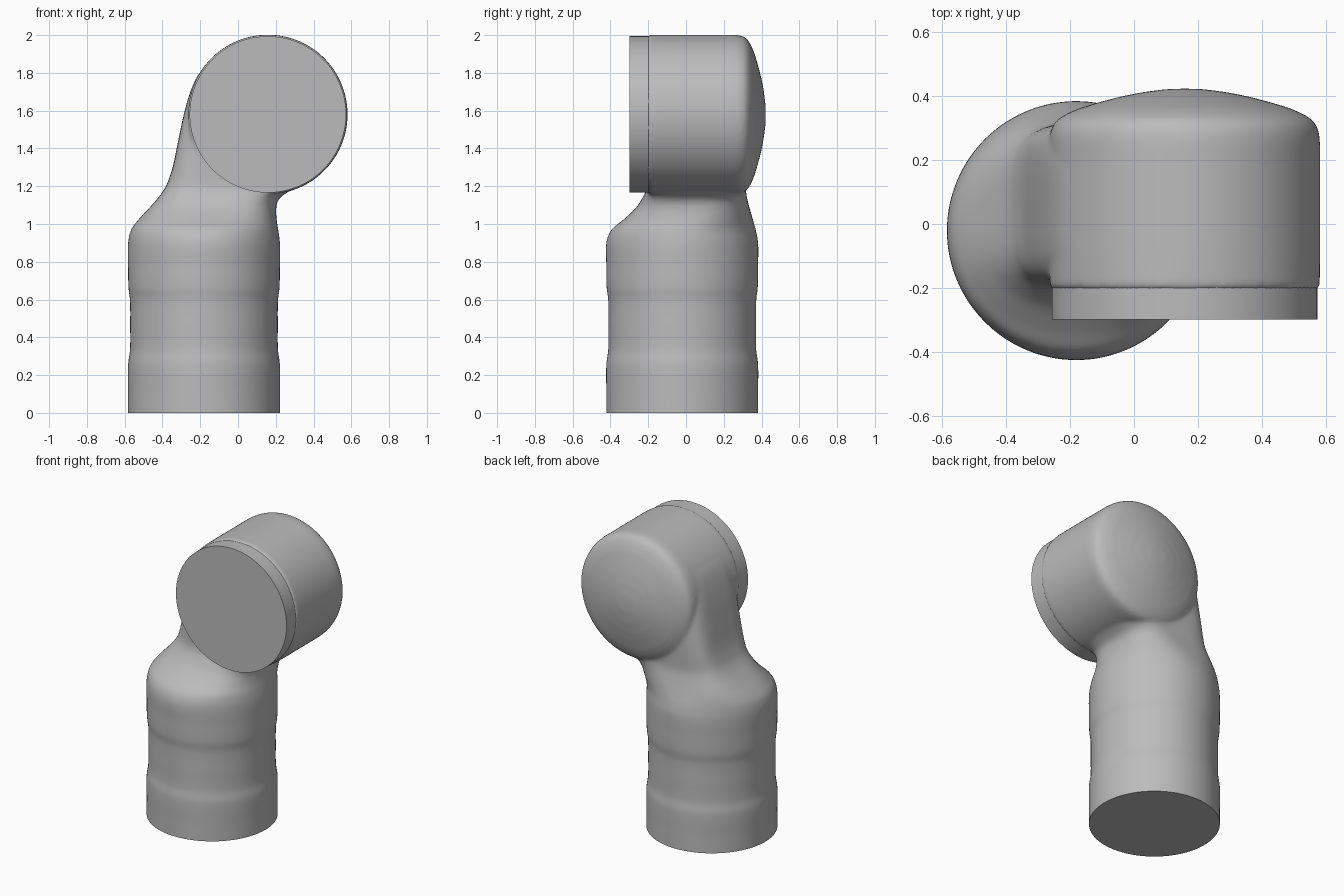
import bpy, bmesh, math
from mathutils import Vector

if "Cube" in bpy.data.objects:
    bpy.data.objects.remove(bpy.data.objects["Cube"])

grey = bpy.data.materials.new("plain grey")
grey.diffuse_color = (0.5, 0.5, 0.5, 1)
grey.use_nodes = True
grey.node_tree.nodes["Principled BSDF"].inputs["Base Color"].default_value = grey.diffuse_color
CX, CZ = 0.158, 1.58   # axis of the sideways head


def skin(bm, rings):
    """Loft closed rings of points and cap both ends."""
    vs = [[bm.verts.new(p) for p in r] for r in rings]
    n = len(vs[0])
    for a, b in zip(vs, vs[1:]):
        for i in range(n):
            bm.faces.new((a[i], a[(i + 1) % n], b[(i + 1) % n], b[i]))
    bm.faces.new(vs[0][::-1])
    bm.faces.new(vs[-1])


def finish(bm, name):
    bmesh.ops.recalc_face_normals(bm, faces=bm.faces)
    me = bpy.data.meshes.new(name)
    bm.to_mesh(me)
    bm.free()
    ob = bpy.data.objects.new(name, me)
    bpy.context.collection.objects.link(ob)
    me.materials.append(grey)
    bpy.ops.object.select_all(action='DESELECT')
    ob.select_set(True)
    bpy.context.view_layer.objects.active = ob
    return ob


def section(z, x0, x1, y0, y1, e, n=96):
    """Horizontal rounded section; e = 2 is an ellipse, higher is boxier."""
    pts = []
    for i in range(n):
        t = 2 * math.pi * i / n
        c, s = math.cos(t), math.sin(t)
        u = math.copysign(abs(c) ** (2 / e), c)
        v = math.copysign(abs(s) ** (2 / e), s)
        pts.append(((x0 + x1) / 2 + u * (x1 - x0) / 2,
                    (y0 + y1) / 2 + v * (y1 - y0) / 2, z))
    return pts


def disc_ring(y, r, n=128):
    return [(CX + r * math.cos(2 * math.pi * i / n), y,
             CZ + r * math.sin(2 * math.pi * i / n)) for i in range(n)]


def spline(rows, steps=5):
    """Smooth interpolation between section rows, by height."""
    m = len(rows)
    slope = []
    for i in range(m):
        a, b = rows[max(i - 1, 0)], rows[min(i + 1, m - 1)]
        slope.append([(q - p) / (b[0] - a[0]) for p, q in zip(a, b)])
    out = []
    for i in range(m - 1):
        h = rows[i + 1][0] - rows[i][0]
        for k in range(steps):
            t = k / steps
            out.append([(2*t**3 - 3*t**2 + 1) * p + (t**3 - 2*t*t + t) * h * sp
                        + (3*t*t - 2*t**3) * q + (t**3 - t*t) * h * sq
                        for p, q, sp, sq in zip(rows[i], rows[i + 1], slope[i], slope[i + 1])])
    return out + [rows[-1]]


# Column with a shallow waist, running up through the shoulder and neck
def circ(z, r):
    return (z, -0.18 - r, -0.18 + r, -0.02 - r, -0.02 + r, 2)


rows = [circ(-0.1, .402), circ(0.1, .402), circ(0.26, .402), circ(0.33, .392), circ(0.46, .391),
        circ(0.60, .392), circ(0.66, .4), circ(0.78, .402), circ(0.90, .402),
        (0.97, -.566, .213, -.395, .369, 2.1),
        (1.02, -.53, .205, -.335, .355, 2.35),
        (1.08, -.475, .202, -.27, .338, 2.8),
        (1.13, -.43, .215, -.235, .325, 3.3),
        (1.17, -.40, .265, -.215, .318, 3.8),
        (1.21, -.377, .34, -.207, .318, 4.3),
        (1.30, -.346, .38, -.205, .322, 5),
        (1.45, -.315, .38, -.205, .325, 5),
        (1.60, -.282, .38, -.205, .325, 5),
        (1.72, -.245, .36, -.205, .315, 5),
        (1.80, -.203, .33, -.205, .30, 5),
        (1.86, -.14, .28, -.20, .28, 5)]
bm = bmesh.new()
skin(bm, [section(*r) for r in spline(rows)])

# Sideways head with a domed back
head = [(-.205, .412), (-.195, .421), (-.1, .422), (.25, .422), (.285, .419), (.31, .41),
        (.328, .394), (.345, .365), (.362, .325), (.38, .265), (.397, .20),
        (.411, .13), (.42, .06), (.422, .01)]
skin(bm, [disc_ring(y, r) for y, r in head])
body = finish(bm, "elbow_body")

# Fuse column and head into one smooth skin, then trim flat at the ground
mod = body.modifiers.new("fuse", 'REMESH')
mod.mode = 'VOXEL'
mod.voxel_size = 0.012
mod = body.modifiers.new("soften", 'SMOOTH')
mod.factor, mod.iterations = 0.5, 6
for name in ("fuse", "soften"):
    bpy.ops.object.modifier_apply(modifier=name)
bm = bmesh.new()
bm.from_mesh(body.data)
bmesh.ops.bisect_plane(bm, geom=bm.verts[:] + bm.edges[:] + bm.faces[:],
                       plane_co=Vector((0, 0, 0)), plane_no=Vector((0, 0, 1)), clear_inner=True)
bmesh.ops.holes_fill(bm, edges=[e for e in bm.edges if e.is_boundary], sides=0)
for f in bm.faces:
    f.material_index = 0
bm.to_mesh(body.data)
bm.free()
bpy.ops.object.shade_smooth_by_angle(angle=math.radians(40))

# Flat end cap on the front of the head
bm = bmesh.new()
skin(bm, [disc_ring(-.298, .414), disc_ring(-.15, .414)])
finish(bm, "end_cap")
bpy.ops.object.shade_smooth_by_angle(angle=math.radians(40))
